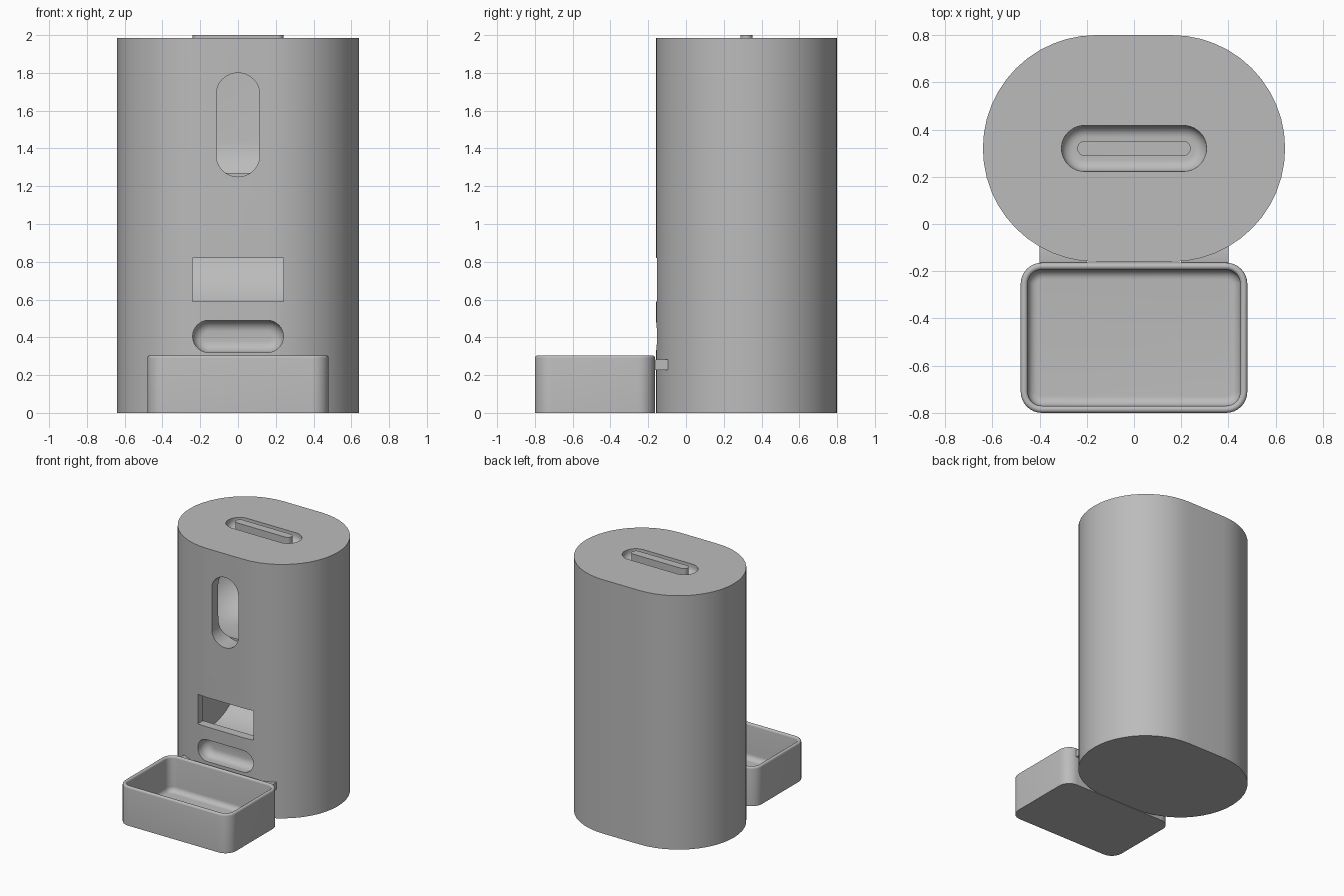
import bpy, bmesh, math

if "Cube" in bpy.data.objects:
    bpy.data.objects.remove(bpy.data.objects["Cube"])

grey = bpy.data.materials.new("matte grey")
grey.diffuse_color = (0.5, 0.5, 0.5, 1)
grey.use_nodes = True
grey.node_tree.nodes["Principled BSDF"].inputs["Base Color"].default_value = grey.diffuse_color


def capsule(half, r, seg=24):
    """Stadium outline: two half circles joined by straight sides."""
    pts = []
    for s in (1, -1):
        for i in range(seg + 1):
            a = -math.pi / 2 + math.pi * i / seg
            pts.append((s * (half + r * math.cos(a)), s * r * math.sin(a)))
    return pts


def rounded_rect(hx, hy, r, seg=8):
    pts = []
    for k, (sx, sy) in enumerate(((1, 1), (-1, 1), (-1, -1), (1, -1))):
        for i in range(seg + 1):
            a = math.pi / 2 * (k + i / seg)
            pts.append((sx * (hx - r) + r * math.cos(a), sy * (hy - r) + r * math.sin(a)))
    return pts


def loft(name, rings, place):
    """Skin a stack of (outline, depth) rings, capped at both ends."""
    bm = bmesh.new()
    rows = [[bm.verts.new(place(u, v, w)) for u, v in pts] for pts, w in rings]
    n = len(rows[0])
    for a, b in zip(rows, rows[1:]):
        for i in range(n):
            j = (i + 1) % n
            bm.faces.new((a[i], a[j], b[j], b[i]))
    bm.faces.new(rows[0])
    bm.faces.new(rows[-1])
    bmesh.ops.recalc_face_normals(bm, faces=bm.faces)
    me = bpy.data.meshes.new(name)
    bm.to_mesh(me)
    bm.free()
    ob = bpy.data.objects.new(name, me)
    bpy.context.collection.objects.link(ob)
    me.materials.append(grey)
    return ob


def select(ob):
    bpy.ops.object.select_all(action='DESELECT')
    ob.select_set(True)
    bpy.context.view_layer.objects.active = ob


def smooth(ob):
    select(ob)
    bpy.ops.object.shade_smooth_by_angle(angle=math.radians(32))


def cut(ob, tool):
    tool.hide_render = True
    m = ob.modifiers.new("cut", 'BOOLEAN')
    m.operation, m.solver, m.object = 'DIFFERENCE', 'EXACT', tool
    select(ob)
    bpy.ops.object.modifier_apply(modifier=m.name)
    bpy.data.objects.remove(tool)


def pocket(half, r, depth, fillet, over=0.03, seg=24):
    """Rings of a capsule pocket whose floor edge is filleted."""
    rings = [(capsule(half, r, seg), over)]
    for i in range(9):
        a = math.pi / 2 * i / 8
        rings.append((capsule(half, r - fillet * (1 - math.cos(a)), seg),
                      -depth + fillet * (1 - math.sin(a))))
    return rings


CY, FRONT, TOP = 0.32, -0.16, 1.985

# Main housing
body = loft("housing", [(capsule(0.16, 0.48), 0), (capsule(0.16, 0.48), TOP)],
            lambda u, v, w: (u, CY + v, w))

# Food hopper cavity with a rounded floor
cut(body, loft("hopper_cutter", pocket(0.16, 0.40, 0.68, 0.28, over=0),
               lambda u, v, w: (u, CY + v, 1.84 + w)))

# Viewing window into the hopper
cut(body, loft("window_cutter", [(capsule(0.16, 0.115), -0.1), (capsule(0.16, 0.115), 0.14)],
               lambda u, v, w: (v, FRONT + w, 1.525 + u)))

# Curved chute behind the outlet
ramp = [(-0.09, 0.95), (-0.09, 0.50)]
for i in range(17):
    a = math.pi / 2 * i / 16
    ramp.append((0.0 + 0.45 * math.sin(a), 0.95 - 0.45 * math.cos(a)))
cut(body, loft("chute_cutter", [(ramp, -0.25), (ramp, 0.25)], lambda u, v, w: (w, u, v)))

# Square outlet opening
opening = [(-0.24, 0.59), (0.24, 0.59), (0.24, 0.82), (-0.24, 0.82)]
cut(body, loft("outlet_cutter", [(opening, -0.25), (opening, -0.05)], lambda u, v, w: (u, w, v)))

# Lower grip slot and lid recess
cut(body, loft("slot_cutter", pocket(0.155, 0.085, 0.10, 0.06),
               lambda u, v, w: (u, FRONT - w, 0.405 + v)))
cut(body, loft("lid_recess_cutter", pocket(0.21, 0.097, 0.07, 0.05),
               lambda u, v, w: (u, CY + v, TOP + w)))
smooth(body)

# Lid handle bar
handle = loft("lid_handle", [(capsule(0.208, 0.032, 12), TOP - 0.08), (capsule(0.208, 0.032, 12), 2.0)],
              lambda u, v, w: (u, CY + v, w))
smooth(handle)

# Food tray: outer wall, rounded rim, filleted inside
HX, HY, R, H, RIM = 0.48, 0.318, 0.09, 0.305, 0.015
rings = [(rounded_rect(HX, HY, R), 0)]
for i in range(9):
    a = math.pi * i / 8
    d = RIM * (1 - math.cos(a))
    rings.append((rounded_rect(HX - d, HY - d, R - d), H - RIM + RIM * math.sin(a)))
for i in range(9):
    a = math.pi / 2 * i / 8
    d = 2 * RIM + 0.04 * (1 - math.cos(a))
    rings.append((rounded_rect(HX - d, HY - d, R - d), 0.07 - 0.04 * math.sin(a)))
tray = loft("food_tray", rings, lambda u, v, w: (u, -0.8 + HY + v, w))
smooth(tray)

# Hook tabs joining the tray to the housing
for s, side in ((1, "right"), (-1, "left")):
    prof = rounded_rect(0.041, 0.028, 0.008, 4)
    tab = loft("tray_tab_" + side, [(prof, 0.2), (prof, 0.4)],
               lambda u, v, w: (s * w, -0.126 + u, 0.254 + v))
    smooth(tab)
